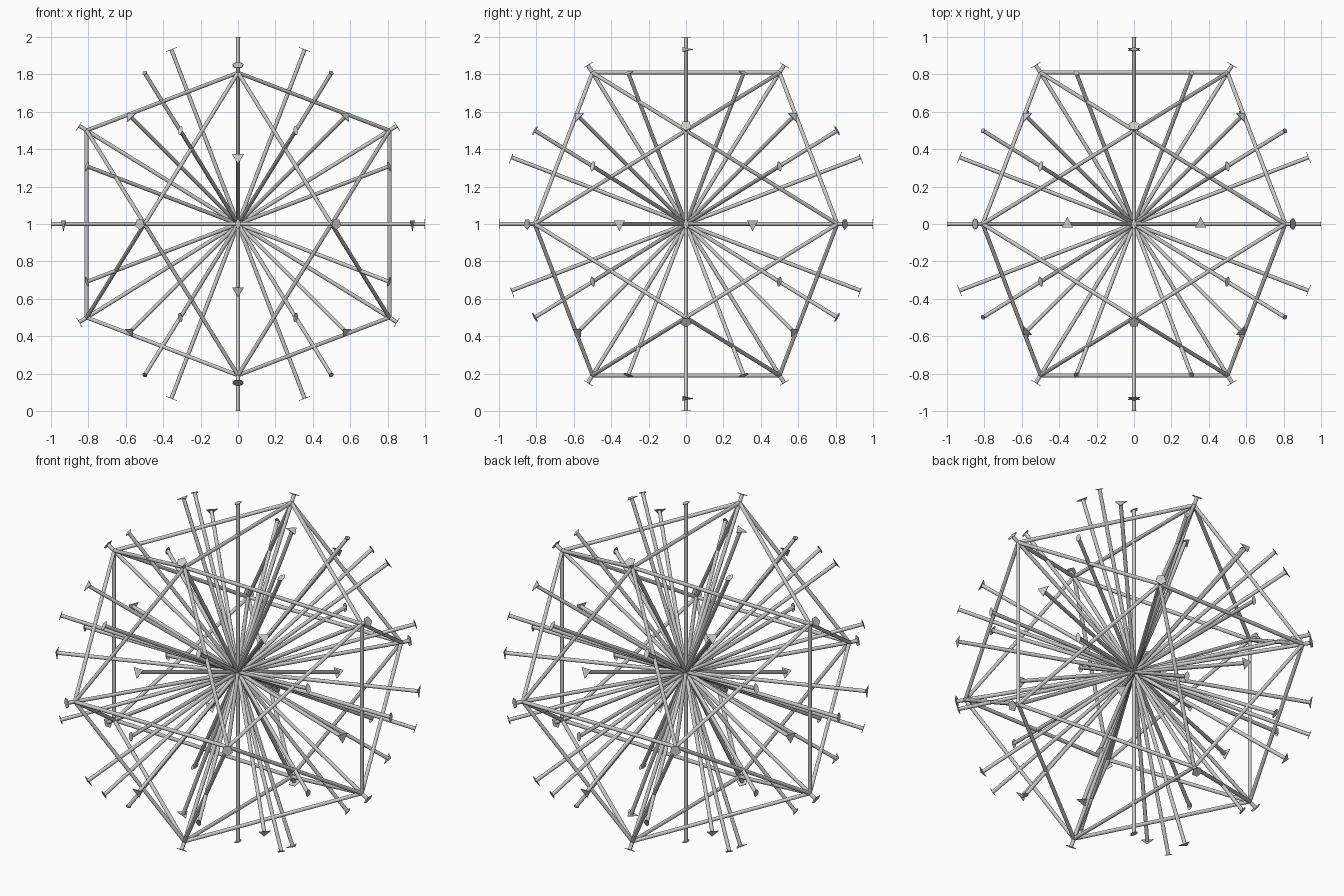
import bpy, math
from mathutils import Vector

if "Cube" in bpy.data.objects:
    bpy.data.objects.remove(bpy.data.objects["Cube"])

C = Vector((0, 0, 1))          # centre of the model
PHI = (1 + 5 ** 0.5) / 2
ROD_R, CAP_T = 0.0105, 0.003


def signed(a, b, c):
    """All cyclic permutations and sign choices of (a, b, c), normalised."""
    out = []
    for p in ((a, b, c), (b, c, a), (c, a, b)):
        for i in range(8):
            v = Vector([k * (-1 if i >> n & 1 else 1) for n, k in enumerate(p)]).normalized()
            if all((v - o).length > 1e-4 for o in out):
                out.append(v)
    return out


def prism(name, p, q, ring, up, smooth=False):
    """Extrude a flat outline from p to q; the outline's first axis follows up."""
    d = (q - p).normalized()
    u = (up - d * up.dot(d)).normalized()
    w = d.cross(u)
    n = len(ring)
    verts = [o + u * a + w * b for o in (p, q) for a, b in ring]
    faces = [[i, (i + 1) % n, n + (i + 1) % n, n + i] for i in range(n)]
    faces += [list(range(n))[::-1], list(range(n, 2 * n))]
    me = bpy.data.meshes.new(name)
    me.from_pydata(verts, [], faces)
    for f in me.polygons:
        f.use_smooth = smooth and len(f.vertices) == 4
    ob = bpy.data.objects.new(name, me)
    bpy.context.collection.objects.link(ob)
    return ob


def outline(n, r):
    return [(r * math.cos(2 * math.pi * i / n), r * math.sin(2 * math.pi * i / n))
            for i in range(n)]


def lens(length, width, n=6):
    """Pointed lens, long along the first axis."""
    side = [(length * math.cos(math.pi * i / n), width * math.sin(math.pi * i / n) ** 1.5)
            for i in range(n)]
    return side + [(-a, -b) for a, b in side]


def reference(d):
    """Direction in which the end plates point."""
    return Vector((0, 1, 0)) if abs(d.z) > max(abs(d.x), abs(d.y)) + 1e-3 else Vector((0, 0, -1))


# Symmetry directions: through corners, faces and edges
fivefold = signed(PHI, 0, 1)
threefold = signed(1, 1, 1) + signed(PHI * PHI, 1, 0)
corners = [v * math.sqrt(PHI * PHI + 1) / 2 for v in fivefold]
edges = [(a, b) for i, a in enumerate(corners) for b in corners[i + 1:]
         if abs((a - b).length - 1) < 0.01]
twofold = [(a + b).normalized() for a, b in edges]

# Edge struts of the icosahedron
rod = outline(12, ROD_R)
for a, b in edges:
    prism("edge_strut", C + a, C + b, rod, reference((b - a).normalized()), False)

# Axis rods with a plate at each tip: lens, triangle or pentagon
kinds = (("two_fold", twofold, lens(0.028, 0.0135)),
         ("three_fold", threefold, outline(3, 0.037)),
         ("five_fold", fivefold, outline(5, 0.031)))
for name, dirs, ring in kinds:
    for d in dirs:
        up = reference(d)
        prism(name + "_rod", C, C + d * (1 - CAP_T), rod, up, True)
        prism(name + "_plate", C + d * (1 - CAP_T), C + d, ring, up)
